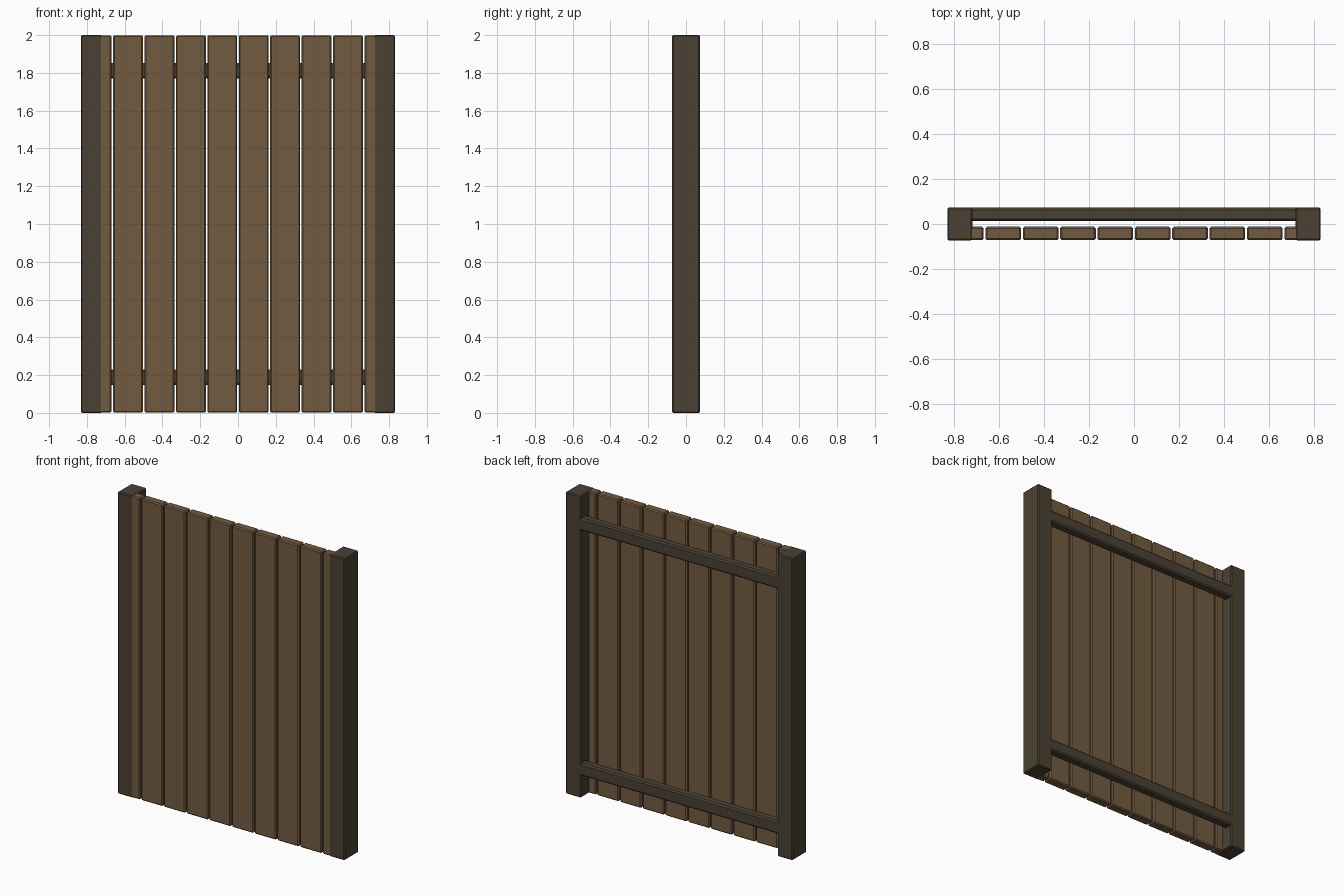
import bpy, bmesh

if "Cube" in bpy.data.objects:
    bpy.data.objects.remove(bpy.data.objects["Cube"])


def material(name, rgb):
    m = bpy.data.materials.new(name)
    m.diffuse_color = (*rgb, 1)
    m.use_nodes = True
    m.node_tree.nodes["Principled BSDF"].inputs["Base Color"].default_value = m.diffuse_color
    return m


board_wood = material("light brown wood", (0.171, 0.105, 0.053))
frame_wood = material("dark brown wood", (0.069, 0.053, 0.034))


def beam(name, lo, hi, mat, bevel):
    """Box between two corners with small chamfered edges."""
    bm = bmesh.new()
    bmesh.ops.create_cube(bm, size=1)
    for v in bm.verts:
        v.co = [hi[i] if v.co[i] > 0 else lo[i] for i in range(3)]
    me = bpy.data.meshes.new(name)
    bm.to_mesh(me)
    bm.free()
    me.materials.append(mat)
    ob = bpy.data.objects.new(name, me)
    bpy.context.collection.objects.link(ob)
    mod = ob.modifiers.new("chamfer", "BEVEL")
    mod.width = bevel
    mod.segments = 1
    return ob


# end posts
beam("left_post", (-0.832, -0.073, 0), (-0.72, 0.073, 2), frame_wood, 0.006)
beam("right_post", (0.72, -0.073, 0), (0.832, 0.073, 2), frame_wood, 0.006)

# back rails, running into the posts
for name, z in (("lower_rail", 0.188), ("upper_rail", 1.812)):
    beam(name, (-0.74, 0.013, z - 0.041), (0.74, 0.0725, z + 0.041), frame_wood, 0.009)

# vertical boards; the outer two are partly buried in the posts
pitch, gap = 0.1664, 0.008
for i in range(10):
    x0 = (i - 5) * pitch + gap / 2
    x1 = x0 + pitch - gap
    x0, x1 = max(x0, -0.76), min(x1, 0.76)
    beam(f"board_{i + 1}", (x0, -0.072, 0.001), (x1, -0.012, 1.999), board_wood, 0.007)
